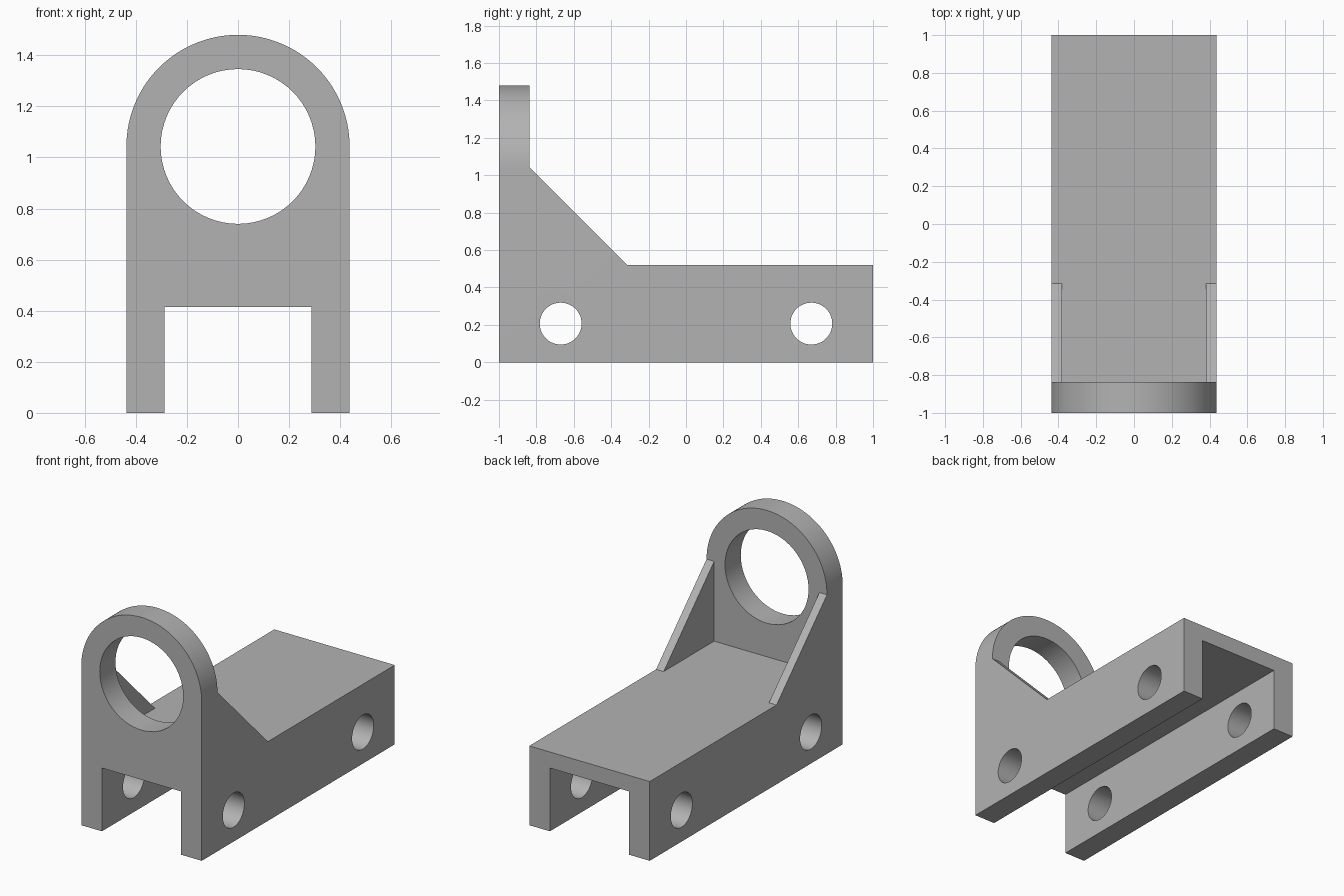
import bpy
import bmesh
from math import sin, cos, pi, radians
from mathutils import Vector

cube = bpy.data.objects.get("Cube")
if cube:
    bpy.data.objects.remove(cube, do_unlink=True)

HALF_WIDTH = 0.437
RING_Z = 1.043       # centre of the ring opening
DECK_Z = 0.52        # top of the long channel
PLATE_BACK = -0.837  # rear face of the upright plate
GUSSET_END = PLATE_BACK + RING_Z - DECK_Z

grey = bpy.data.materials.new("plain grey")
grey.use_nodes = True
colour = (0.45, 0.45, 0.45, 1)
grey.diffuse_color = colour
grey.node_tree.nodes["Principled BSDF"].inputs["Base Color"].default_value = colour


def arc(radius, u, v, start, end, steps):
    angles = [start + (end - start) * i / steps for i in range(steps + 1)]
    return [(u + radius * cos(a), v + radius * sin(a)) for a in angles]


def circle(radius, u, v, steps=64):
    return arc(radius, u, v, 0, 2 * pi, steps)[:-1]


def extrude(name, outline, axis, start, end):
    """Extrude an outline along x (outline in y, z) or y (outline in x, z)."""
    bm = bmesh.new()
    if axis == "x":
        points = [Vector((start, u, v)) for u, v in outline]
        shift = Vector((end - start, 0, 0))
    else:
        points = [Vector((u, start, v)) for u, v in outline]
        shift = Vector((0, end - start, 0))
    face = bm.faces.new([bm.verts.new(p) for p in points])
    top = bmesh.ops.extrude_face_region(bm, geom=[face])["geom"]
    bmesh.ops.translate(bm, vec=shift, verts=[g for g in top if isinstance(g, bmesh.types.BMVert)])
    bmesh.ops.recalc_face_normals(bm, faces=bm.faces)
    mesh = bpy.data.meshes.new(name)
    bm.to_mesh(mesh)
    bm.free()
    mesh.materials.append(grey)
    obj = bpy.data.objects.new(name, mesh)
    bpy.context.collection.objects.link(obj)
    return obj


def combine(target, tool, operation):
    tool.hide_render = True
    mod = target.modifiers.new(operation, "BOOLEAN")
    mod.operation = operation
    mod.solver = "EXACT"
    mod.object = tool
    bpy.context.view_layer.objects.active = target
    bpy.ops.object.modifier_apply(modifier=mod.name)
    bpy.data.objects.remove(tool, do_unlink=True)


# Front outline: arched top and two legs, swept along the full length
front = [(-HALF_WIDTH, 0), (-0.287, 0), (-0.287, 0.415), (0.287, 0.415), (0.287, 0), (HALF_WIDTH, 0)]
front += arc(HALF_WIDTH, 0, RING_Z, 0, pi, 64)
bracket = extrude("mounting_bracket", front, "y", -1, 1)

# Side outline: upright plate, sloping gusset and long deck
side = [(-1, -0.1), (1, -0.1), (1, DECK_Z), (GUSSET_END, DECK_Z),
        (PLATE_BACK, RING_Z), (PLATE_BACK, 1.6), (-1, 1.6)]
combine(bracket, extrude("side_outline", side, "x", -0.6, 0.6), "INTERSECT")

# Clear the space between the two thin gussets
pocket = [(PLATE_BACK, DECK_Z), (GUSSET_END, DECK_Z), (PLATE_BACK, RING_Z)]
combine(bracket, extrude("gusset_pocket", pocket, "x", -0.382, 0.382), "DIFFERENCE")

# Ring opening, then the bolt holes through both legs
combine(bracket, extrude("ring_opening", circle(0.303, 0, RING_Z), "y", -1.1, -0.6), "DIFFERENCE")
for y in (-0.67, 0.67):
    combine(bracket, extrude("bolt_hole", circle(0.112, y, 0.207, 48), "x", -0.6, 0.6), "DIFFERENCE")

# Smooth the curved walls, keep the edges sharp
bpy.ops.object.select_all(action="DESELECT")
bracket.select_set(True)
bpy.context.view_layer.objects.active = bracket
bpy.ops.object.shade_smooth_by_angle(angle=radians(30))
